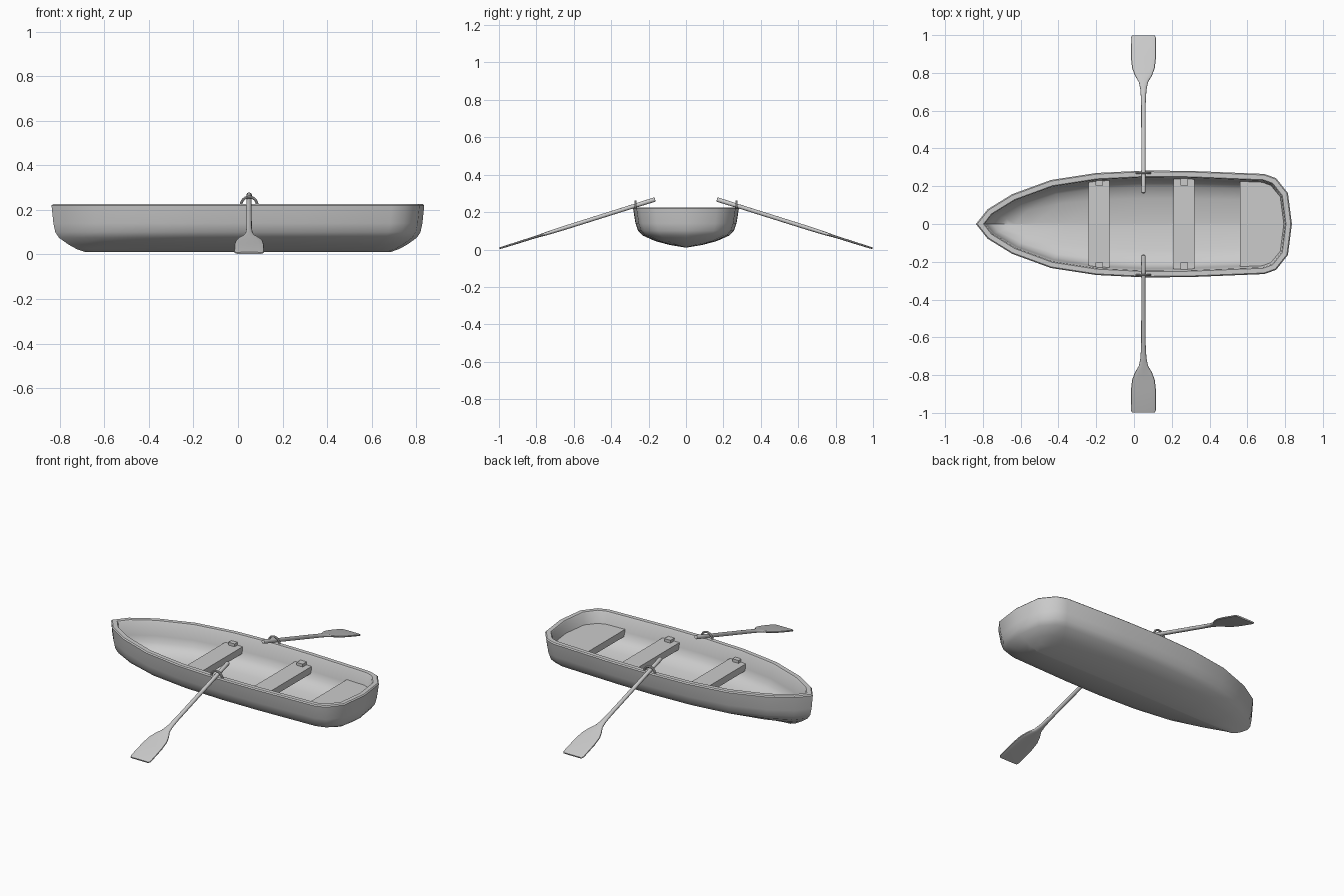
import bpy, math
from mathutils import Vector

if "Cube" in bpy.data.objects:
    bpy.data.objects.remove(bpy.data.objects["Cube"])


def make(name, verts, faces, angle=40):
    me = bpy.data.meshes.new(name)
    me.from_pydata([tuple(v) for v in verts], [], faces)
    ob = bpy.data.objects.new(name, me)
    bpy.context.collection.objects.link(ob)
    bpy.ops.object.select_all(action='DESELECT')
    bpy.context.view_layer.objects.active = ob
    ob.select_set(True)
    bpy.ops.object.mode_set(mode='EDIT')
    bpy.ops.mesh.select_all(action='SELECT')
    bpy.ops.mesh.normals_make_consistent(inside=False)
    bpy.ops.object.mode_set(mode='OBJECT')
    bpy.ops.object.shade_smooth_by_angle(angle=math.radians(angle))
    return ob


def loft(name, loops, closed=False):
    """Skin equal-length closed loops; cap the ends unless closed."""
    n, m = len(loops[0]), len(loops)
    verts = [p for loop in loops for p in loop]
    faces = [(k * n + i, k * n + (i + 1) % n, (k + 1) % m * n + (i + 1) % n, (k + 1) % m * n + i)
             for k in range(m if closed else m - 1) for i in range(n)]
    if not closed:
        faces += [tuple(range(n)), tuple(range((m - 1) * n, m * n))]
    return make(name, verts, faces)


def box(name, x0, x1, y0, y1, z0, z1):
    rect = [(x0, y0), (x1, y0), (x1, y1), (x0, y1)]
    return loft(name, [[(x, y, z) for x, y in rect] for z in (z0, z1)])


def inset(pts, w):
    """Mitred inward offset of a counter-clockwise outline."""
    out = []
    for i, p in enumerate(pts):
        a = (p - pts[i - 1]).normalized()
        b = (pts[(i + 1) % len(pts)] - p).normalized()
        na, nb = Vector((-a.y, a.x)), Vector((-b.y, b.x))
        out.append(p + (na + nb) * w / (1 + na.dot(nb)))
    return out


# Gunwale outline, stern to bow, mirrored across the keel
half = [(.836, 0), (.815, .164), (.752, .243), (.69, .265), (.3, .281), (.06, .283),
        (-.2, .27), (-.44, .233), (-.645, .158), (-.775, .078), (-.837, 0)]
outer = [Vector(p) for p in half] + [Vector((x, -y)) for x, y in half[-2:0:-1]]
inner = inset(outer, .036)


def level(pts, z, sx, sy):
    return [(p.x * sx, p.y * sy, z) for p in pts]


# Hull: keel up the outside, over the rim, down the inside
out_levels = [(.011, .82, .02), (.024, .865, .30), (.045, .91, .58), (.075, .96, .82),
              (.1, .98, .905), (.14, .99, .955), (.22, 1, 1)]
in_levels = [(.22, 1, 1), (.14, .99, .955), (.105, .975, .9), (.08, .95, .8),
             (.058, .9, .55), (.04, .84, .02)]
loops = [level(outer, *l) for l in out_levels]
loops += [level(inset(outer, .006), .226, 1, 1), level(inset(outer, .031), .226, 1, 1)]
loops += [level(inner, *l) for l in in_levels]
loft("hull", loops)

# Thwarts with small knee blocks at their ends
for n, x in enumerate((-.185, .265)):
    box(f"seat_{n}", x - .055, x + .055, -.242, .242, .125, .165)
    for s in (-1, 1):
        y0, y1 = sorted((s * .203, s * .244))
        box(f"seat_knee_{n}_{s}", x - .02, x + .02, y0, y1, .16, .182)

# Stern seat follows the inner wall
stern = [p for p in inner if p.x > .6]
stern = sorted(stern, key=lambda p: p.y)
stern = [Vector((.56, -.238))] + stern + [Vector((.56, .238))]
loft("stern_seat", [level(stern, z, 1, 1) for z in (.115, .155)])

# Oar sections: distance outward y, half width, half thickness, squareness
sections = [(.165, .009, .009, 1), (.17, .012, .012, 1), (.3, .011, .011, 1), (.64, .012, .011, 1),
            (.71, .016, .010, 1), (.75, .024, .009, .8), (.785, .045, .007, .6), (.825, .06, .006, .5),
            (.88, .066, .006, .45), (.985, .067, .005, .4), (.998, .06, .004, .4)]


def power(v, e):
    return math.copysign(abs(v) ** e, v) if abs(v) > 1e-6 else 0


for s, side in ((-1, "near"), (1, "far")):
    slope = math.atan2(.262, .833)
    loops = []
    for y, w, t, e in sections:
        zc = .268 - (y - .165) * math.tan(slope)
        ring = []
        for i in range(16):
            a = math.tau * i / 16
            u, v = w * power(math.cos(a), e), t * power(math.sin(a), e)
            ring.append((.05 + u, s * (y + v * math.sin(slope)), zc + v * math.cos(slope)))
        loops.append(ring)
    loft(f"oar_{side}", loops)

    # Oarlock arch standing on the gunwale
    arch = []
    for k in range(13):
        a = math.pi * k / 12
        arch.append([(.05 + (.036 + .006 * math.cos(b)) * math.cos(a), s * .27 + .006 * math.sin(b),
                      .222 + (.036 + .006 * math.cos(b)) * math.sin(a))
                     for b in (math.tau * j / 8 for j in range(8))])
    loft(f"oarlock_{side}", arch)
